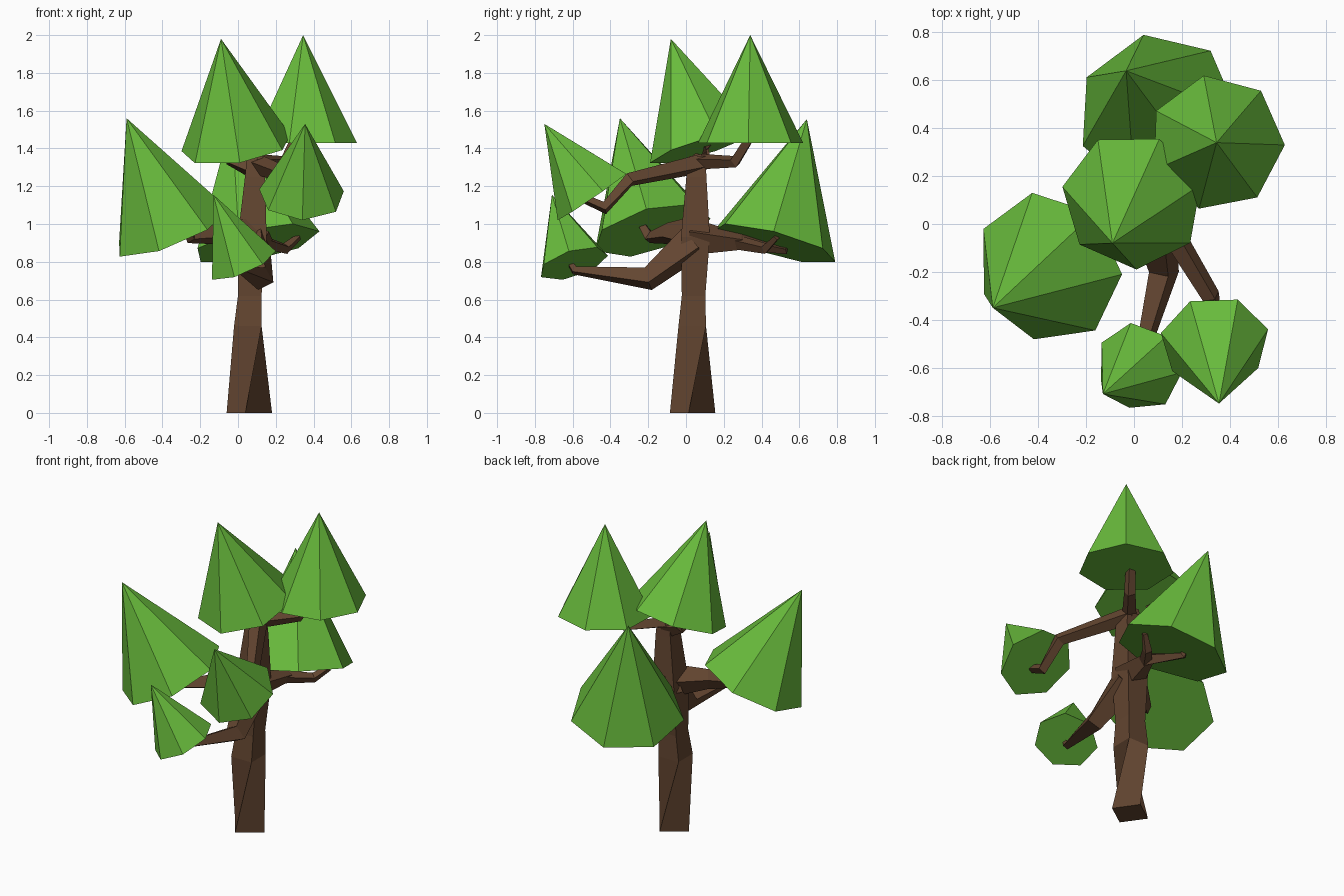
import bpy, math
from mathutils import Vector

if "Cube" in bpy.data.objects:
    bpy.data.objects.remove(bpy.data.objects["Cube"])


def material(name, color):
    m = bpy.data.materials.new(name)
    m.diffuse_color = (*color, 1)
    m.use_nodes = True
    m.node_tree.nodes["Principled BSDF"].inputs["Base Color"].default_value = m.diffuse_color
    return m


BARK = material("bark", (0.125, 0.06, 0.03))
LEAF = material("leaf", (0.14, 0.50, 0.045))


def add_mesh(name, verts, faces, mat):
    me = bpy.data.meshes.new(name)
    me.from_pydata(verts, [], faces)
    me.materials.append(mat)
    ob = bpy.data.objects.new(name, me)
    bpy.context.collection.objects.link(ob)
    return ob


def skin_rings(name, rings, mat):
    """Bridge equal-sized rings and cap both ends."""
    n = len(rings[0])
    faces = [tuple(reversed(range(n)))]
    for k in range(len(rings) - 1):
        for i in range(n):
            j = (i + 1) % n
            faces.append((k * n + i, k * n + j, (k + 1) * n + j, (k + 1) * n + i))
    top = (len(rings) - 1) * n
    faces.append(tuple(range(top, top + n)))
    return add_mesh(name, [v for r in rings for v in r], faces, mat)


def branch(name, path):
    """Tapered four-sided limb through (x, y, z, radius) points."""
    pts = [Vector(p[:3]) for p in path]
    rings = []
    for i, p in enumerate(pts):
        d = Vector()
        if i > 0:
            d += (p - pts[i - 1]).normalized()
        if i < len(pts) - 1:
            d += (pts[i + 1] - p).normalized()
        d.normalize()
        side = d.cross(Vector((0, 0, 1)))
        if side.length < 0.2:
            side = d.cross(Vector((0, 1, 0)))
        side.normalize()
        up = side.cross(d)
        r = path[i][3]
        rings.append([p + r * (math.cos(a) * side + math.sin(a) * up)
                      for a in (0.3 - k * math.pi / 2 for k in range(4))])
    return skin_rings(name, [list(reversed(r)) for r in rings], BARK)


def foliage(name, apex, centre, corner_xy):
    """Seven-sided cone; one base corner sets its radius and turn."""
    apex, c = Vector(apex), Vector(centre)
    n = (apex - c).normalized()
    dx, dy = corner_xy[0] - c.x, corner_xy[1] - c.y
    u = Vector((dx, dy, -(n.x * dx + n.y * dy) / n.z))
    v = n.cross(u)
    verts = [c + math.cos(a) * u + math.sin(a) * v
             for a in (k * 2 * math.pi / 7 for k in range(7))]
    faces = [tuple(reversed(range(7)))] + [(i, (i + 1) % 7, 7) for i in range(7)]
    return add_mesh(name, verts + [apex], faces, LEAF)


# Trunk: twisted square section (z, x, y, corner radius, turn in degrees)
trunk = [(0.0, 0.06, 0.035, 0.122, -10), (0.46, 0.052, 0.033, 0.103, 45),
         (0.62, 0.062, 0.04, 0.088, 45), (0.93, 0.075, 0.05, 0.108, 45),
         (1.25, 0.09, 0.055, 0.075, 45), (1.36, 0.09, 0.06, 0.06, 45)]
skin_rings("trunk", [[(x + r * math.cos(math.radians(t + 90 * k)),
                       y + r * math.sin(math.radians(t + 90 * k)), z)
                      for k in range(4)] for z, x, y, r, t in trunk], BARK)

# Limbs
branch("low_front_branch", [(0.08, 0.03, 0.90, 0.10), (0.125, -0.2, 0.71, 0.065),
                            (0.02, -0.59, 0.755, 0.025), (0.01, -0.62, 0.80, 0.015)])
branch("high_front_branch", [(0.09, 0.08, 1.32, 0.055), (0.32, -0.3, 1.235, 0.04),
                             (0.34, -0.43, 1.085, 0.035), (0.34, -0.53, 1.13, 0.025)])
branch("high_back_branch", [(0.07, 0.04, 1.33, 0.045), (0.25, 0.26, 1.33, 0.035),
                            (0.31, 0.34, 1.46, 0.03)])
branch("crown_branch", [(0.09, 0.06, 1.29, 0.06), (-0.04, 0.1, 1.335, 0.035),
                        (-0.03, 0.11, 1.43, 0.03)])
branch("left_branch", [(0.08, 0.04, 0.94, 0.10), (-0.1, -0.08, 0.95, 0.06),
                       (-0.25, -0.19, 0.93, 0.035), (-0.28, -0.23, 0.99, 0.025)])
branch("back_branch", [(0.07, 0.04, 0.93, 0.10), (0.14, 0.29, 0.905, 0.045),
                       (0.06, 0.52, 0.86, 0.025), (0.05, 0.53, 0.91, 0.015)])
branch("back_branch_fork", [(0.13, 0.26, 0.905, 0.04), (0.25, 0.42, 0.87, 0.03),
                            (0.32, 0.48, 0.93, 0.018)])

# Leaf cones
foliage("left_foliage", (-0.59, -0.35, 1.56), (-0.354, -0.182, 0.967), (-0.05, -0.21))
foliage("low_front_foliage", (-0.13, -0.71, 1.155), (0.023, -0.596, 0.79), (0.20, -0.62))
foliage("high_front_foliage", (0.355, -0.75, 1.53), (0.337, -0.49, 1.15), (0.56, -0.44))
foliage("crown_foliage", (-0.09, -0.08, 1.98), (-0.007, 0.096, 1.41), (0.01, -0.19))
foliage("high_back_foliage", (0.345, 0.34, 2.0), (0.345, 0.34, 1.43), (0.63, 0.33))
foliage("back_foliage", (-0.033, 0.64, 1.555), (0.096, 0.467, 0.895), (0.04, 0.79))
